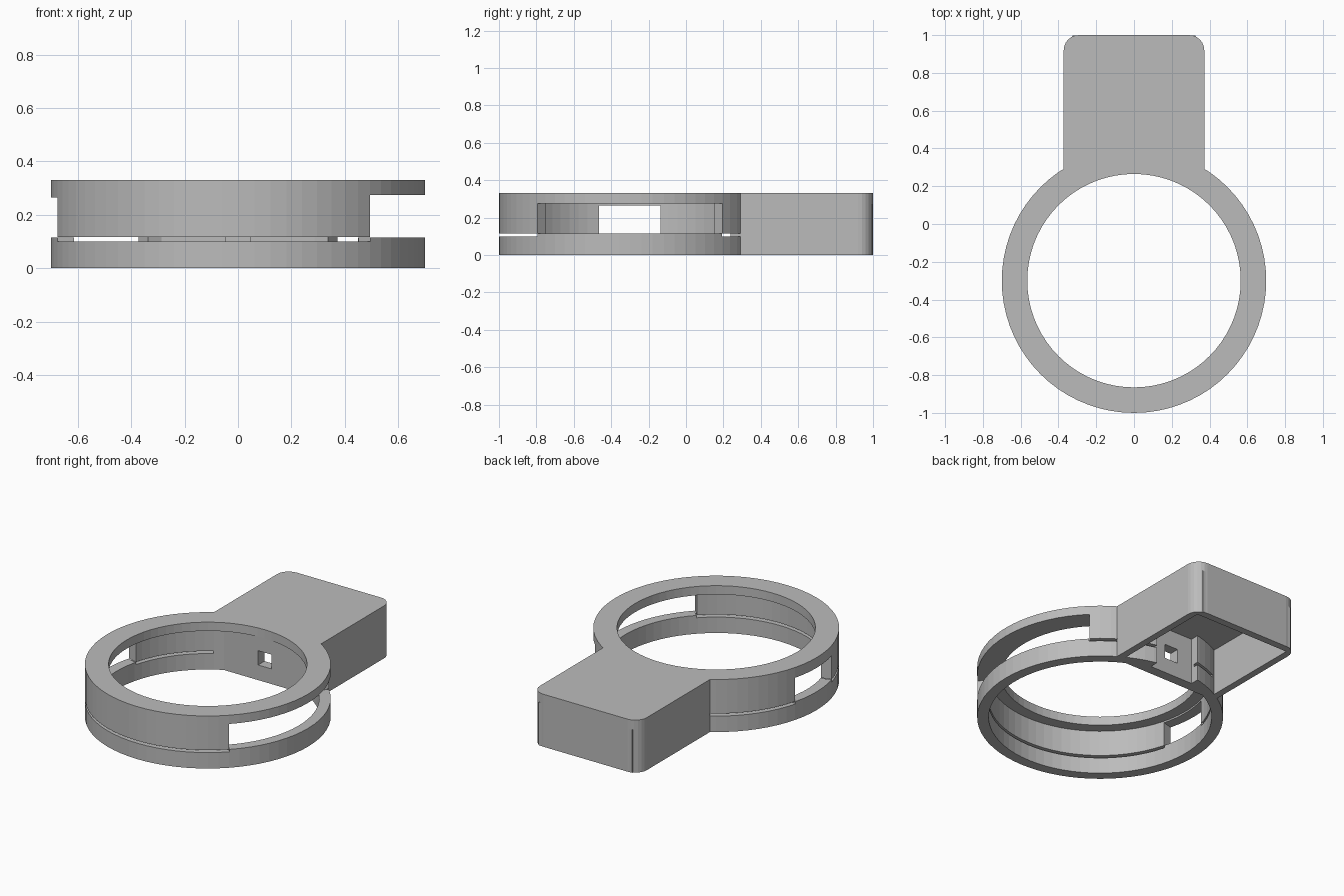
import bpy, bmesh
from math import radians, cos, sin, ceil, asin, degrees
from mathutils import Vector

cube = bpy.data.objects.get("Cube")
if cube:
    bpy.data.objects.remove(cube, do_unlink=True)

CY = -0.30                      # ring centre
R_OUT, R_WALL, R_LIP = 0.70, 0.635, 0.565
TOP = 0.33
FLAT = 0.567                    # flat panel distance from ring centre

grey = bpy.data.materials.new("plain grey")
grey.use_nodes = True
colour = (0.5, 0.5, 0.5, 1)
grey.diffuse_color = colour
grey.node_tree.nodes["Principled BSDF"].inputs["Base Color"].default_value = colour


def arc(r, a0, a1, cx=0, cy=CY, step=5):
    n = max(1, ceil(abs(a1 - a0) / step - 1e-6))
    angles = [radians(a0 + (a1 - a0) * i / n) for i in range(n + 1)]
    return [(cx + r * cos(a), cy + r * sin(a)) for a in angles]


def prism(name, pts, z0, z1):
    bm = bmesh.new()
    face = bm.faces.new([bm.verts.new((x, y, z0)) for x, y in pts])
    out = bmesh.ops.extrude_face_region(bm, geom=[face])
    moved = [g for g in out["geom"] if isinstance(g, bmesh.types.BMVert)]
    bmesh.ops.translate(bm, verts=moved, vec=Vector((0, 0, z1 - z0)))
    bmesh.ops.recalc_face_normals(bm, faces=bm.faces)
    mesh = bpy.data.meshes.new(name)
    bm.to_mesh(mesh)
    bm.free()
    mesh.materials.append(grey)
    obj = bpy.data.objects.new(name, mesh)
    bpy.context.scene.collection.objects.link(obj)
    return obj


def disc(name, r, z0, z1):
    return prism(name, arc(r, 0, 360)[:-1], z0, z1)


def sector(name, r0, r1, a0, a1, z0, z1):
    return prism(name, arc(r1, a0, a1) + arc(r0, a1, a0), z0, z1)


def block(name, x, y0, y1, z0, z1):
    return prism(name, [(-x, y0), (x, y0), (x, y1), (-x, y1)], z0, z1)


def combine(body, tool, operation):
    mod = body.modifiers.new("shape", "BOOLEAN")
    mod.operation, mod.object, mod.solver = operation, tool, "EXACT"
    tool.hide_render = True
    bpy.context.view_layer.update()
    graph = bpy.context.evaluated_depsgraph_get()
    mesh = bpy.data.meshes.new_from_object(body.evaluated_get(graph))
    body.modifiers.clear()
    body.data = mesh
    bpy.data.objects.remove(tool, do_unlink=True)


# Solid ring and rounded handle box
body = disc("ring_holder", R_OUT, 0, TOP)
corner = 0.08
xc, yc = 0.372 - corner, 1 - corner
outline = ([(-0.372, CY + FLAT - 0.02), (0.372, CY + FLAT - 0.02)]
           + arc(corner, 0, 90, xc, yc, 15) + arc(corner, 90, 180, -xc, yc, 15))
combine(body, prism("handle_box", outline, 0, TOP), "UNION")
combine(body, block("back_plate", 0.325, 0.97, 0.998, 0, 0.27), "UNION")

# Bore through the top lip, and wider bore with a flat panel at the back
combine(body, disc("lip_bore", R_LIP, -0.1, 0.5), "DIFFERENCE")
end = degrees(asin(FLAT / R_WALL))
combine(body, prism("wall_bore", arc(R_WALL, 180 - end, 360 + end), -0.1, 0.275),
        "DIFFERENCE")

# Hollow of the handle, open below, with a recess behind the panel
hollow = arc(R_OUT, 62, 118) + [(-0.33, 0.955), (0.33, 0.955)]
combine(body, prism("handle_hollow", hollow, -0.1, 0.29), "DIFFERENCE")
combine(body, block("panel_recess", 0.15, 0.33, 0.5, -0.1, 0.29), "DIFFERENCE")
combine(body, block("panel_hole", 0.047, 0.2, 0.45, 0.095, 0.185), "DIFFERENCE")

# Side windows
combine(body, sector("large_window", 0.6, 0.75, -45, 45, 0.115, 0.275), "DIFFERENCE")
combine(body, sector("small_window", 0.6, 0.75, 165, 195, 0.115, 0.265), "DIFFERENCE")

# Thin slits between the hanging walls and the base ring
for a0, a1 in ((44.8, 58), (122, 165.2), (194.8, 315.2)):
    combine(body, sector("slit", 0.6, 0.75, a0, a1, 0.10, 0.116), "DIFFERENCE")
for a0, a1 in ((64, 79), (101, 116)):
    combine(body, sector("inner_slit", 0.67, 0.72, a0, a1, 0.10, 0.116), "DIFFERENCE")

if not body.data.materials:
    body.data.materials.append(grey)
